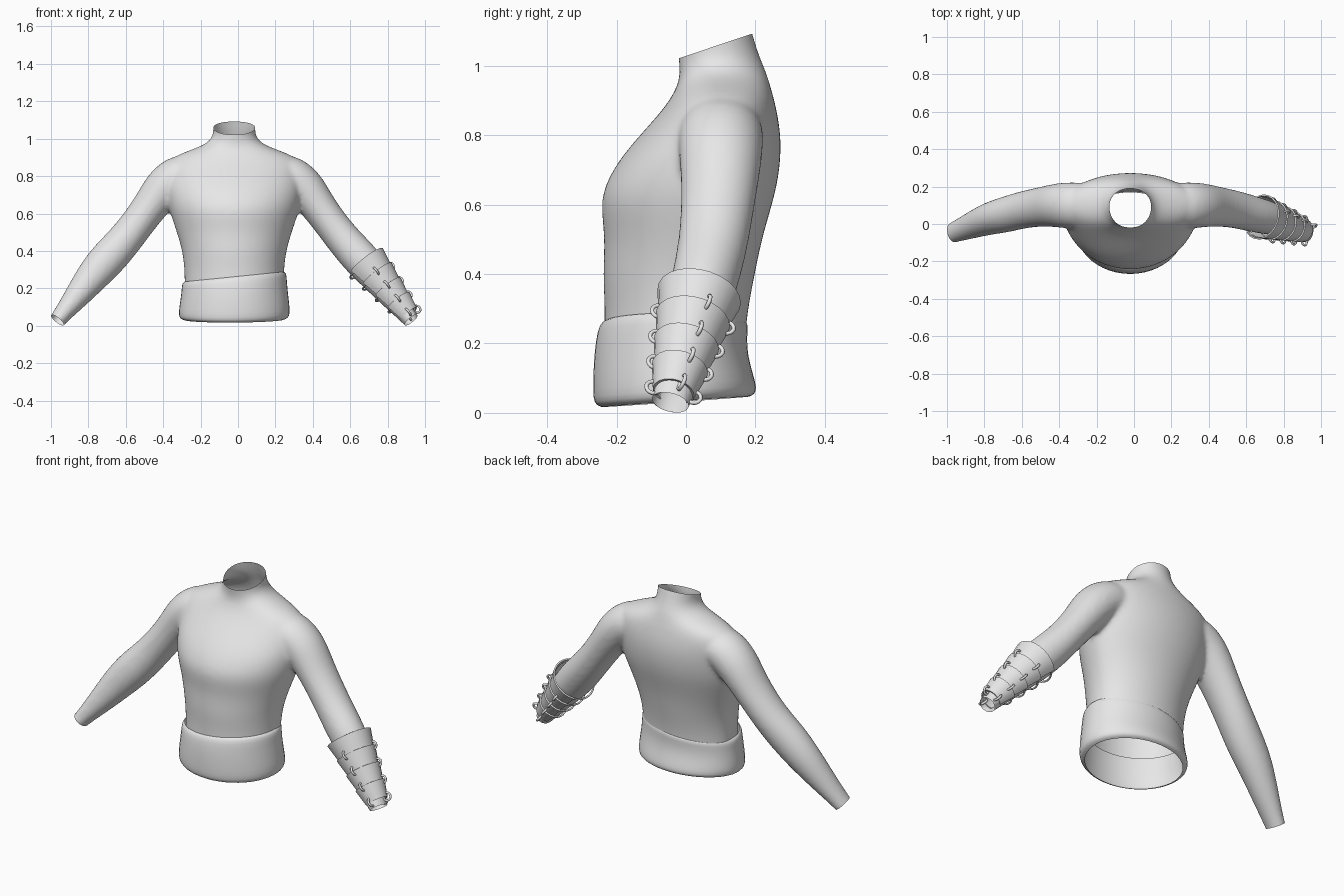
import bpy, bmesh
from math import sin, cos, pi, radians
from mathutils import Vector

if "Cube" in bpy.data.objects:
    bpy.data.objects.remove(bpy.data.objects["Cube"])

grey = bpy.data.materials.new("plain_grey")
grey.use_nodes = True
grey.diffuse_color = (0.8, 0.8, 0.8, 1)
grey.node_tree.nodes["Principled BSDF"].inputs["Base Color"].default_value = (0.8, 0.8, 0.8, 1)

MID = -0.02   # x of the body's plane of symmetry
SEG = 24


def add_object(name, bm):
    mesh = bpy.data.meshes.new(name)
    bm.to_mesh(mesh)
    bm.free()
    obj = bpy.data.objects.new(name, mesh)
    bpy.context.collection.objects.link(obj)
    mesh.materials.append(grey)
    return obj


def activate(obj):
    bpy.ops.object.select_all(action='DESELECT')
    obj.select_set(True)
    bpy.context.view_layer.objects.active = obj


def loft(bm, rings, closed=True, caps=True):
    rows = [[bm.verts.new(p) for p in ring] for ring in rings]
    n = len(rows[0])
    for a, b in zip(rows, rows[1:]):
        for i in range(n if closed else n - 1):
            j = (i + 1) % n
            bm.faces.new((a[i], a[j], b[j], b[i]))
    if caps:
        bm.faces.new(rows[0][::-1])
        bm.faces.new(rows[-1])


def body_ring(z, width, mid_y, front, back):
    """Oval with its own front and back depth."""
    ring = []
    for i in range(SEG):
        a = 2 * pi * i / SEG
        s = sin(a)
        y = mid_y + s * (back - mid_y if s > 0 else mid_y - front)
        ring.append(Vector((MID + width * cos(a), y, z)))
    return ring


# Torso: height, half width, y of widest point, front y, back y
torso = [(0.08, .27, .0, -.24, .17), (0.2, .268, .0, -.24, .17), (0.3, .268, .0, -.235, .18),
         (0.4, .28, .01, -.243, .20), (0.5, .31, .03, -.235, .22), (0.6, .345, .05, -.25, .25),
         (0.66, .36, .06, -.235, .265), (0.73, .37, .07, -.195, .275), (0.8, .37, .09, -.135, .275),
         (0.86, .37, .10, -.08, .265), (0.905, .33, .10, -.045, .255), (0.945, .22, .10, -.025, .243),
         (0.975, .145, .10, -.018, .235), (1.02, .11, .095, -.022, .215), (1.08, .115, .09, -.03, .195),
         (1.16, .12, .085, -.035, .175)]

# Arm: sideways distance, y, z, radius, depth radius
arm = [(.20, .10, .83, .10, .12), (.31, .10, .80, .115, .125), (.385, .10, .73, .112, .12),
       (.455, .095, .63, .092, .108), (.57, .078, .475, .092, .10), (.665, .05, .37, .102, .097),
       (.755, .03, .27, .092, .088), (.855, -.01, .14, .066, .071), (.945, -.045, .03, .042, .055),
       (1.01, -.07, -.05, .038, .052)]


def arm_rings(side):
    pts = [Vector((MID + side * s[0], s[1], s[2])) for s in arm]
    rings = []
    for i, p in enumerate(pts):
        d = (pts[min(i + 1, len(pts) - 1)] - pts[max(i - 1, 0)]).normalized()
        u = d.cross(Vector((0, 1, 0))).normalized()
        v = u.cross(d)
        r, depth = arm[i][3:]
        rings.append([p + u * r * cos(2 * pi * k / SEG) + v * depth * sin(2 * pi * k / SEG)
                      for k in range(SEG)])
    return rings


# Torso and arms fused into one skin
bm = bmesh.new()
loft(bm, [body_ring(*row) for row in torso])
for side in (-1, 1):
    loft(bm, arm_rings(side))
bmesh.ops.recalc_face_normals(bm, faces=bm.faces)
body = add_object("torso_and_arms", bm)
activate(body)
body.modifiers.new("Subdivide", 'SUBSURF').levels = 2
fuse = body.modifiers.new("Fuse", 'REMESH')
fuse.mode = 'VOXEL'
fuse.voxel_size = 0.012
soft = body.modifiers.new("Soften", 'SMOOTH')
soft.factor = 0.5
soft.iterations = 8
for name in ("Subdivide", "Fuse", "Soften"):
    bpy.ops.object.modifier_apply(modifier=name)


# Open the neck, waist and wrists
def cut(bm, point, normal, reach=9):
    faces = [f for f in bm.faces if abs(f.calc_center_median().x - MID) < reach]
    geom = set(faces) | {e for f in faces for e in f.edges} | {v for f in faces for v in f.verts}
    bmesh.ops.bisect_plane(bm, geom=list(geom), plane_co=point, plane_no=normal, clear_outer=True)


bm = bmesh.new()
bm.from_mesh(body.data)
cut(bm, (0, -.03, 1.018), (0, -.32, .95))
cut(bm, (0, 0, .19), (0, 0, -1), 0.4)
for side in (-1, 1):
    cut(bm, (MID + side * .945, -.045, .03), (side * .61, -.24, -.75))
bm.to_mesh(body.data)
bm.free()
body.data.shade_smooth()

# Waistband: wide sleeve, tilted at its top edge and raised at the back hem
band = [(.015, .27, -.245, .185), (.022, .29, -.262, .20), (.04, .30, -.27, .207), (.09, .298, -.27, .195),
        (.15, .29, -.268, .18), (.21, .284, -.262, .177), (.255, .282, -.252, .182), (.262, .268, -.238, .172)]
rings = []
for z, width, front, back in band:
    ring = body_ring(z, width, -.02, front, back)
    t = z / .262
    for p in ring:
        p.z += .10 * t * (p.x - MID) + .075 * (1 - t) * (p.y + .27)
    rings.append(ring)
bm = bmesh.new()
loft(bm, rings, caps=False)
bmesh.ops.recalc_face_normals(bm, faces=bm.faces)
waist = add_object("waistband", bm)
waist.modifiers.new("Subdivide", 'SUBSURF').levels = 1
waist.data.shade_smooth()

# Forearm guard on the left arm
top, end = Vector((.683, .037, .333)), Vector((.912, -.037, .055))
axis = (end - top).normalized()
out = axis.cross(Vector((0, 1, 0))).normalized()
if out.x < 0:
    out = -out
across = out.cross(axis)
if across.y < 0:
    across = -across


def radius(t):
    return .104 - .054 * t


def on_arm(t, angle, r):
    a = radians(angle)
    return top.lerp(end, t) + (out * cos(a) + across * sin(a)) * r


def add_ring(name, centre, normal, major, minor, segments):
    bpy.ops.mesh.primitive_torus_add(location=centre, rotation=normal.to_track_quat('Z', 'Y').to_euler(),
                                     major_radius=major, minor_radius=minor,
                                     major_segments=segments, minor_segments=8)
    obj = bpy.context.object
    obj.name = name
    obj.data.materials.append(grey)
    obj.data.shade_smooth()


for i in range(4):
    # Tapered plate, open on the inner side of the arm
    t0, t1 = i * .25 - .015, i * .25 + .235
    bm = bmesh.new()
    loft(bm, [[on_arm(t, a, radius(t) + gap) for a in range(-135, 136, 15)]
              for t, gap in ((t0, .014), (t1, .006))], closed=False, caps=False)
    bmesh.ops.recalc_face_normals(bm, faces=bm.faces)
    plate = add_object(f"guard_plate_{i + 1}", bm)
    thick = plate.modifiers.new("Thickness", 'SOLIDIFY')
    thick.thickness = 0.008
    thick.offset = 0
    activate(plate)
    bpy.ops.object.modifier_apply(modifier="Thickness")
    bpy.ops.object.shade_smooth_by_angle(angle=radians(40))

    # Thin strap all the way round
    ts = t0 + .04
    add_ring(f"guard_strap_{i + 1}", top.lerp(end, ts), axis, radius(ts) + .01, .005, 32)

    # Rings that link each plate to the next
    tl = i * .25 + .24
    for k, angle in enumerate((-80, 25, 95)):
        a = radians(angle)
        tangent = across * cos(a) - out * sin(a)
        add_ring(f"guard_link_{i + 1}_{k + 1}", on_arm(tl, angle, radius(tl) + .009), tangent, .021, .006, 16)
